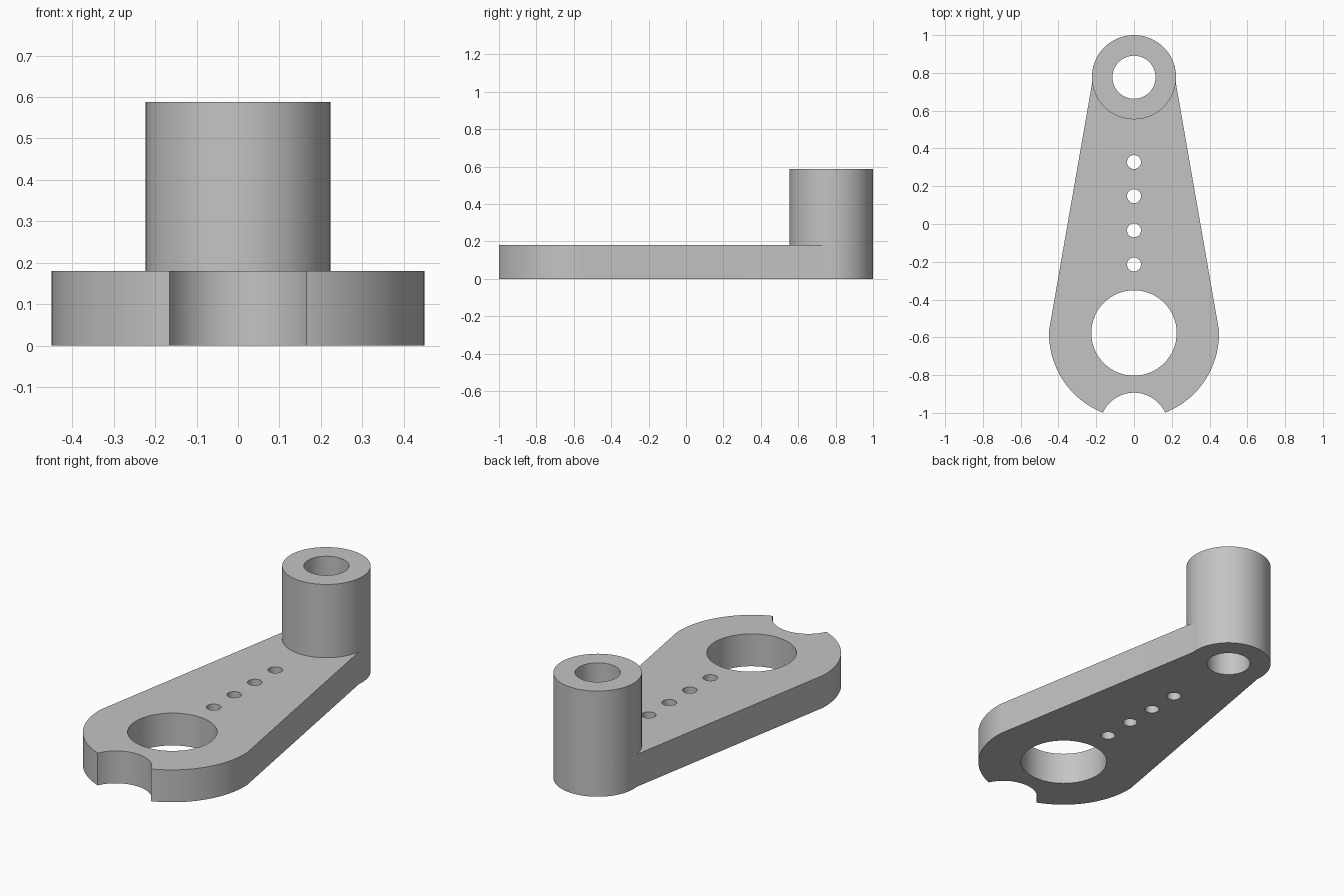
import bpy, bmesh
from math import cos, sin, radians

if "Cube" in bpy.data.objects:
    bpy.data.objects.remove(bpy.data.objects["Cube"], do_unlink=True)

# Single grey material
grey = bpy.data.materials.new("plain grey")
grey.use_nodes = True
colour = (0.55, 0.55, 0.55, 1)
grey.diffuse_color = colour
grey.node_tree.nodes["Principled BSDF"].inputs["Base Color"].default_value = colour


def arc(cy, r, start, end, n):
    """Points on an arc centred on the y axis, both ends included."""
    angles = [radians(start + (end - start) * i / n) for i in range(n + 1)]
    return [(r * cos(a), cy + r * sin(a)) for a in angles]


def circle(cy, r, n=64):
    return arc(cy, r, 0, 360, n)[:-1]


def prism(name, loops, z0, z1):
    """Solid between two heights: first loop is the outline, the rest are holes."""
    bm = bmesh.new()
    caps = ([], [])
    for loop in loops:
        rings = [[bm.verts.new((x, y, z)) for x, y in loop] for z in (z0, z1)]
        low, high = rings
        for i in range(len(loop)):
            j = (i + 1) % len(loop)
            bm.faces.new((low[i], low[j], high[j], high[i]))
            for ring, edges in zip(rings, caps):
                edges.append(bm.edges.get((ring[i], ring[j])))
    for edges in caps:
        bmesh.ops.triangle_fill(bm, edges=edges, use_beauty=True, normal=(0, 0, 1))
    bmesh.ops.recalc_face_normals(bm, faces=bm.faces)
    mesh = bpy.data.meshes.new(name)
    bm.to_mesh(mesh)
    bm.free()
    mesh.materials.append(grey)
    obj = bpy.data.objects.new(name, mesh)
    bpy.context.collection.objects.link(obj)
    bpy.ops.object.select_all(action="DESELECT")
    obj.select_set(True)
    bpy.context.view_layer.objects.active = obj
    bpy.ops.object.shade_smooth_by_angle(angle=radians(30))
    return obj


BIG_Y, BIG_R = -0.58, 0.45
BOSS_Y, BOSS_R, BORE_R = 0.777, 0.223, 0.114
PLATE_TOP, BOSS_TOP = 0.18, 0.588

# Tapered arm with a round notch at its wide end
outline = (arc(BIG_Y, BIG_R, -68.5, 2.2, 24)
           + arc(BOSS_Y, BOSS_R, -7.2, 187.2, 36)
           + arc(BIG_Y, BIG_R, 177.8, 248.5, 24)
           + arc(-1.0744, 0.1814, 155.4, 24.6, 24)[1:-1])
small_holes = [circle(0.328 - 0.1807 * i, 0.037, 32) for i in range(4)]
prism("lever_arm",
      [outline, circle(-0.577, 0.226), circle(BOSS_Y, BORE_R)] + small_holes,
      0, PLATE_TOP)

# Hollow boss standing on the narrow end
prism("boss_tube", [circle(BOSS_Y, BOSS_R), circle(BOSS_Y, BORE_R)],
      PLATE_TOP, BOSS_TOP)
